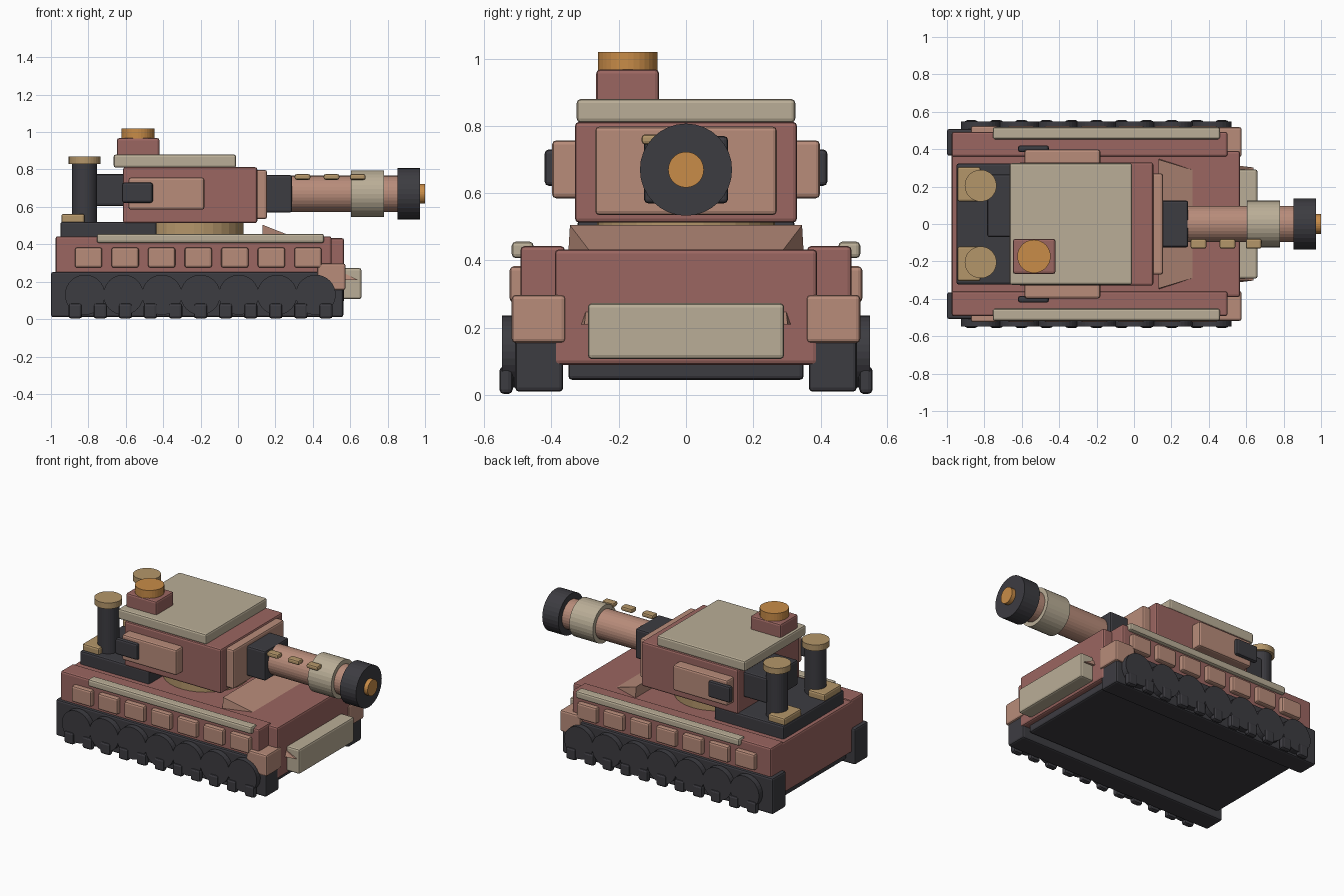
import bpy, bmesh, math
from mathutils import Matrix, Vector

if "Cube" in bpy.data.objects:
    bpy.data.objects.remove(bpy.data.objects["Cube"])


def material(name, rgb):
    m = bpy.data.materials.new(name)
    m.diffuse_color = (*rgb, 1)
    m.use_nodes = True
    m.node_tree.nodes["Principled BSDF"].inputs["Base Color"].default_value = m.diffuse_color
    return m


DARK = material("charcoal", (0.046, 0.045, 0.053))
RED = material("brick_red", (0.328, 0.133, 0.119))
PINK = material("dusty_pink", (0.479, 0.262, 0.195))
BEIGE = material("beige", (0.490, 0.423, 0.309))
TAN = material("tan", (0.456, 0.305, 0.144))
ORANGE = material("orange", (0.578, 0.262, 0.065))


def finish(name, bm, mat):
    bmesh.ops.recalc_face_normals(bm, faces=bm.faces[:])
    mesh = bpy.data.meshes.new(name)
    bm.to_mesh(mesh)
    bm.free()
    mesh.materials.append(mat)
    ob = bpy.data.objects.new(name, mesh)
    bpy.context.collection.objects.link(ob)
    return ob


def box(name, x, y, z, mat, bevel=0.012):
    """Bevelled block given by its (min, max) range on each axis."""
    size = Vector((x[1] - x[0], y[1] - y[0], z[1] - z[0]))
    mid = Vector((sum(x) / 2, sum(y) / 2, sum(z) / 2))
    bm = bmesh.new()
    bmesh.ops.create_cube(bm, size=1, matrix=Matrix.Translation(mid) @ Matrix.Diagonal((*size, 1)))
    bmesh.ops.bevel(bm, geom=bm.edges[:], offset=min(bevel, min(size) * 0.35),
                    segments=2, profile=0.5, affect='EDGES')
    return finish(name, bm, mat)


def side_boxes(name, x, y, z, mat, bevel=0.012):
    """The same block on both sides of the centre line."""
    box(name + "_right", x, (-y[1], -y[0]), z, mat, bevel)
    box(name + "_left", x, y, z, mat, bevel)


def cylinder(name, axis, centre, r, span, mat, sides=32):
    """Cylinder along an axis; centre holds the other two coordinates in order."""
    mid, depth = sum(span) / 2, span[1] - span[0]
    c = list(centre)
    c.insert("XYZ".index(axis), mid)
    rot = {"X": Matrix.Rotation(math.pi / 2, 4, 'Y'),
           "Y": Matrix.Rotation(math.pi / 2, 4, 'X'), "Z": Matrix()}[axis]
    bm = bmesh.new()
    bmesh.ops.create_cone(bm, cap_ends=True, segments=sides, radius1=r, radius2=r,
                          depth=depth, matrix=Matrix.Translation(c) @ rot)
    return finish(name, bm, mat)


def hull_from(name, points, mat):
    bm = bmesh.new()
    verts = [bm.verts.new(p) for p in points]
    bmesh.ops.convex_hull(bm, input=verts)
    return finish(name, bm, mat)


# Hull
box("belly", (-0.95, 0.53), (-0.35, 0.35), (0.045, 0.15), DARK)
box("hull", (-0.975, 0.567), (-0.39, 0.39), (0.09, 0.433), RED)
side_boxes("sponson", (-0.975, 0.50), (0.36, 0.492), (0.22, 0.443), RED)
side_boxes("fender_rail", (-0.755, 0.46), (0.453, 0.518), (0.407, 0.456), BEIGE)
side_boxes("front_fender", (0.425, 0.575), (0.358, 0.518), (0.155, 0.298), PINK)
box("front_plate", (0.56, 0.66), (-0.292, 0.292), (0.107, 0.273), BEIGE)
for s, side in ((-1, "right"), (1, "left")):
    hull_from("plate_bracket_" + side,
              [(x, s * y, z) for x, y, z in ((0.56, 0.28, 0.25), (0.56, 0.28, 0.21), (0.56, 0.312, 0.21),
                                             (0.56, 0.298, 0.25), (0.64, 0.28, 0.21), (0.64, 0.302, 0.21))],
              PINK)

# Sloped deck wedge ahead of the turret
hull_from("deck_wedge", [(x, s * y, z) for s in (-1, 1) for x, y, z in
                         ((0.13, 0.35, 0.42), (0.13, 0.345, 0.505), (0.345, 0.28, 0.42))], PINK)

# Tracks, wheels, tread pads and skirt plates
side_boxes("track", (-1.0, 0.563), (0.365, 0.508), (0.01, 0.252), DARK)
for s, side in ((-1, "right"), (1, "left")):
    for i in range(7):
        cylinder(f"wheel_{side}_{i}", "Y", (-0.818 + i * 0.2055, 0.13), 0.107,
                 sorted((s * 0.45, s * 0.547)), DARK)
for i in range(11):
    x = -0.87 + i * 0.134
    side_boxes(f"tread_pad_{i}", (x - 0.036, x + 0.036), (0.515, 0.555), (0.003, 0.085), DARK, 0.014)
for i in range(7):
    x = -0.799 + i * 0.1955
    side_boxes(f"skirt_plate_{i}", (x - 0.073, x + 0.073), (0.47, 0.524), (0.275, 0.383), PINK)

# Rear engine deck and exhausts
box("engine_deck", (-0.95, -0.435), (-0.323, 0.323), (0.42, 0.52), DARK)
side_boxes("deck_vent", (-0.945, -0.82), (0.12, 0.305), (0.51, 0.563), TAN)
for y, side in ((-0.205, "right"), (0.205, "left")):
    cylinder("exhaust_" + side, "Z", (-0.82, y), 0.067, (0.50, 0.835), DARK)
    cylinder("exhaust_cap_" + side, "Z", (-0.82, y), 0.085, (0.83, 0.87), TAN)

# Turret
cylinder("turret_ring", "Z", (-0.235, 0), 0.265, (0.42, 0.53), TAN)
box("turret", (-0.615, 0.103), (-0.33, 0.33), (0.513, 0.812), RED)
box("turret_roof", (-0.665, -0.01), (-0.325, 0.325), (0.81, 0.88), BEIGE)
box("turret_rear_box", (-0.785, -0.60), (-0.07, 0.265), (0.605, 0.775), DARK)
side_boxes("turret_side_plate", (-0.585, -0.18), (0.31, 0.398), (0.585, 0.757), PINK)
side_boxes("turret_side_grip", (-0.62, -0.455), (0.385, 0.42), (0.622, 0.73), DARK)
box("hatch_base", (-0.647, -0.42), (-0.267, -0.08), (0.86, 0.968), RED)
cylinder("hatch_light", "Z", (-0.535, -0.173), 0.089, (0.96, 1.02), ORANGE)

# Gun
box("gun_mount_plate", (0.08, 0.155), (-0.27, 0.27), (0.535, 0.798), PINK)
box("gun_mantlet", (0.14, 0.29), (-0.125, 0.125), (0.57, 0.77), DARK)
for part, r, span, mat in (("gun_barrel", 0.097, (0.27, 0.87), PINK),
                           ("barrel_collar", 0.125, (0.605, 0.78), BEIGE),
                           ("muzzle", 0.137, (0.853, 0.972), DARK),
                           ("muzzle_core", 0.053, (0.95, 1.0), ORANGE)):
    cylinder(part, "X", (0, 0.67), r, span, mat)
for i, x in enumerate((0.345, 0.5, 0.64)):
    box(f"barrel_stud_{i}", (x - 0.042, x + 0.042), (-0.132, -0.08), (0.745, 0.775), TAN, 0.01)
